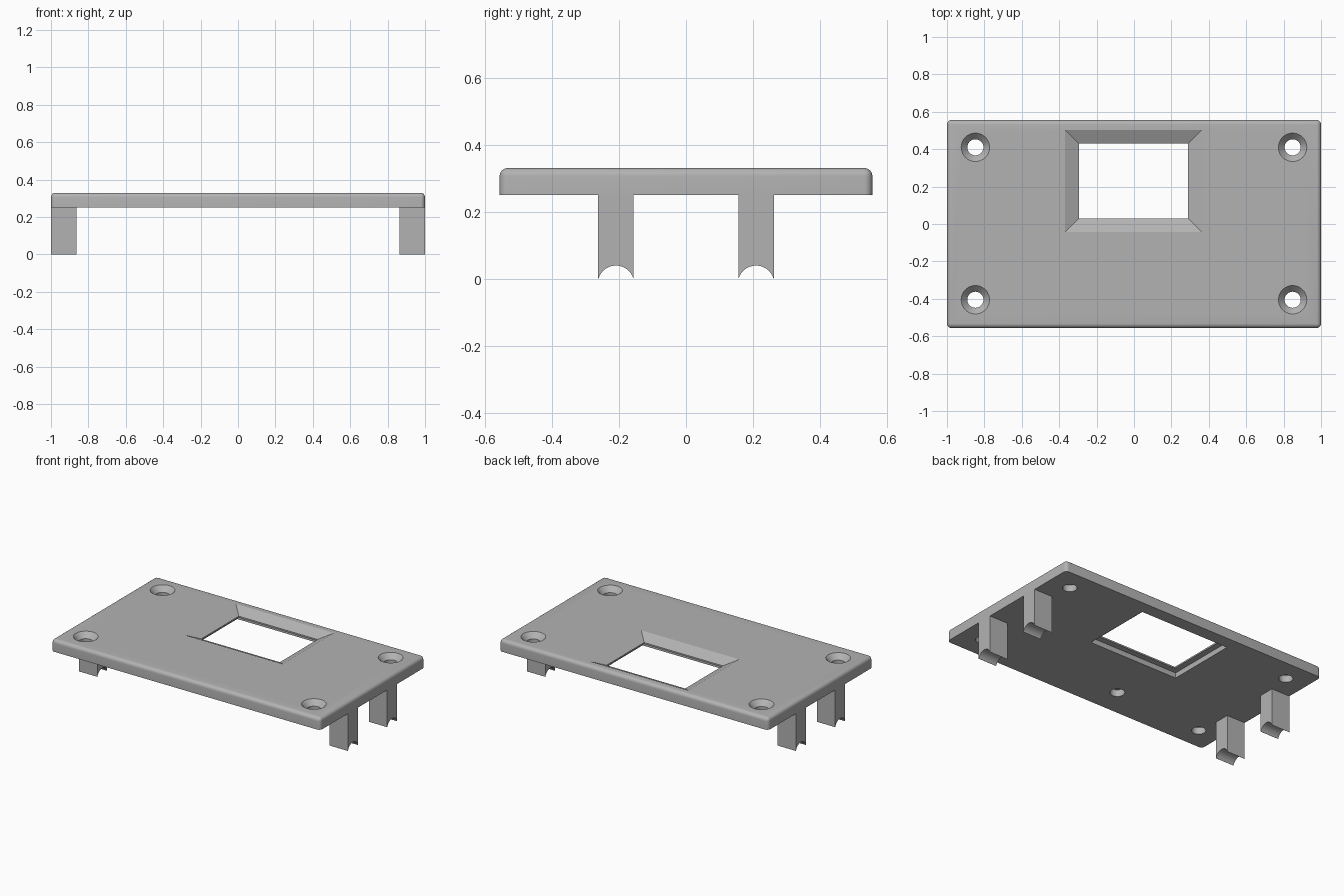
import bpy, bmesh, math

old = bpy.data.objects.get("Cube")
if old:
    bpy.data.objects.remove(old, do_unlink=True)

grey = bpy.data.materials.new("plain_grey")
grey.use_nodes = True
colour = (0.45, 0.45, 0.45, 1)
grey.diffuse_color = colour
grey.node_tree.nodes["Principled BSDF"].inputs["Base Color"].default_value = colour

PLATE_LOW, PLATE_TOP = 0.25, 0.33


def add_object(name, bm):
    bmesh.ops.recalc_face_normals(bm, faces=bm.faces)
    mesh = bpy.data.meshes.new(name)
    bm.to_mesh(mesh)
    bm.free()
    mesh.materials.append(grey)
    obj = bpy.data.objects.new(name, mesh)
    bpy.context.collection.objects.link(obj)
    return obj


def box(bm, x0, x1, y0, y1, z0, z1):
    verts = bmesh.ops.create_cube(bm, size=1)["verts"]
    for v in verts:
        v.co = (x1 if v.co.x > 0 else x0,
                y1 if v.co.y > 0 else y0,
                z1 if v.co.z > 0 else z0)


def loft(name, rings):
    """Closed solid through a stack of equal-sized rings."""
    bm = bmesh.new()
    loops = [[bm.verts.new(p) for p in ring] for ring in rings]
    n = len(loops[0])
    for a, b in zip(loops, loops[1:]):
        for i in range(n):
            j = (i + 1) % n
            bm.faces.new((a[i], a[j], b[j], b[i]))
    bm.faces.new(loops[0])
    bm.faces.new(loops[-1])
    return add_object(name, bm)


def circle(cx, cy, z, r, n=40):
    steps = [2 * math.pi * i / n for i in range(n)]
    return [(cx + r * math.cos(t), cy + r * math.sin(t), z) for t in steps]


def window_ring(z, m):
    x0, x1, y0, y1 = -0.295 - m, 0.29 + m, 0.03 - m, 0.43 + m
    return [(x0, y0, z), (x1, y0, z), (x1, y1, z), (x0, y1, z)]


def cut(obj, cutter):
    cutter.hide_render = True
    mod = obj.modifiers.new("cut", "BOOLEAN")
    mod.operation, mod.object, mod.solver = "DIFFERENCE", cutter, "EXACT"
    bpy.context.view_layer.objects.active = obj
    bpy.ops.object.modifier_apply(modifier=mod.name)
    bpy.data.objects.remove(cutter, do_unlink=True)


def smooth(obj):
    bpy.ops.object.select_all(action="DESELECT")
    obj.select_set(True)
    bpy.context.view_layer.objects.active = obj
    bpy.ops.object.shade_smooth_by_angle(angle=math.radians(25))


# Cover plate: rounded upright and top edges, sharp underside
bm = bmesh.new()
box(bm, -1, 1, -0.556, 0.556, PLATE_LOW, PLATE_TOP)
edges = [e for e in bm.edges if max(v.co.z for v in e.verts) > 0.3]
bmesh.ops.bevel(bm, geom=edges, offset=0.024, segments=6, profile=0.5,
                affect="EDGES")
plate = add_object("cover_plate", bm)

# Window: sloped surround on top, stepped recess underneath
cut(plate, loft("window_cutter", [window_ring(z, m) for z, m in (
    (0.2, 0.04), (0.285, 0.04), (0.285, 0), (0.295, 0),
    (PLATE_TOP, 0.073), (0.365, 0.146))]))

# Countersunk screw holes
for x in (-0.848, 0.848):
    for y in (-0.405, 0.41):
        cut(plate, loft("screw_cutter", [circle(x, y, z, r) for z, r in (
            (0.2, 0.043), (0.295, 0.043), (PLATE_TOP, 0.076), (0.365, 0.109))]))

# Blind hole under the plate
cut(plate, loft("blind_cutter", [circle(-0.18, -0.37, z, 0.045)
                                 for z in (0.2, 0.295)]))
smooth(plate)

# Clip legs with rounded notches
for side, x0, x1 in (("left", 0.863, 1), ("right", -1, -0.863)):
    for end, y in (("front", -0.209), ("back", 0.209)):
        bm = bmesh.new()
        box(bm, x0, x1, y - 0.053, y + 0.053, 0, PLATE_LOW)
        leg = add_object(f"{end}_{side}_leg", bm)
        rod = [[(x, py, pz - 0.0155) for py, pz, _ in circle(y, 0, 0, 0.0545)]
               for x in (x0 - 0.1, x1 + 0.1)]
        cut(leg, loft("notch_cutter", rod))
        smooth(leg)
